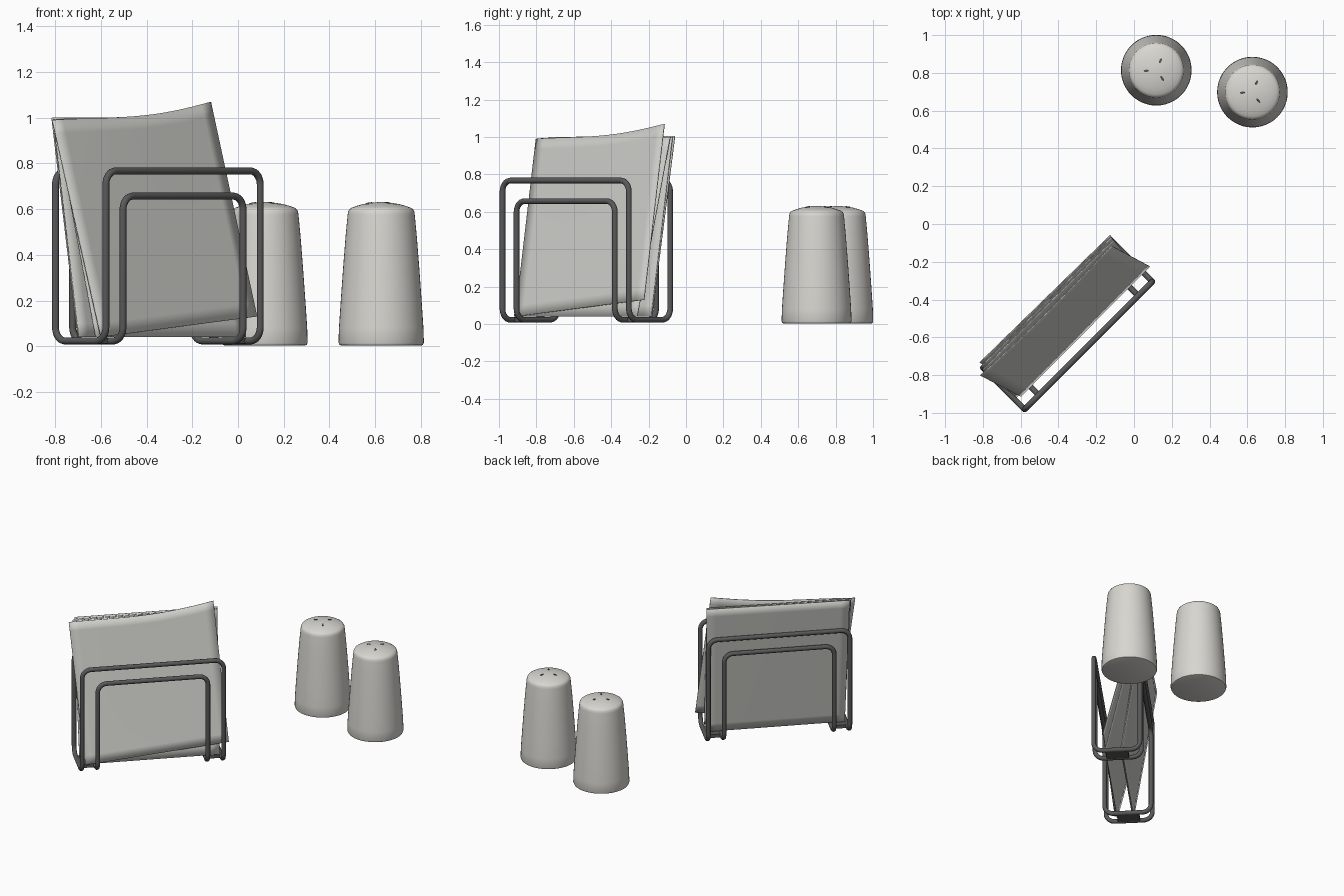
import bpy, bmesh, math
from mathutils import Vector, Matrix

if "Cube" in bpy.data.objects:
    bpy.data.objects.remove(bpy.data.objects["Cube"])


def mat(name, rgb):
    m = bpy.data.materials.new(name)
    m.diffuse_color = (*rgb, 1)
    m.use_nodes = True
    m.node_tree.nodes["Principled BSDF"].inputs["Base Color"].default_value = m.diffuse_color
    return m


METAL = mat("dark_metal", (0.10, 0.10, 0.10))
PAPER = mat("paper", (0.62, 0.62, 0.59))
CERAMIC = mat("ceramic", (0.69, 0.675, 0.635))
HOLE = mat("hole_dark", (0.08, 0.08, 0.08))

# Holder frame: u along its length, v through its depth, turned 45 degrees
HOLDER = Matrix.Translation((-0.351, -0.533, 0)) @ Matrix.Rotation(math.radians(45), 4, 'Z')


def mesh_object(name, bm, material, matrix=None):
    me = bpy.data.meshes.new(name)
    bm.to_mesh(me)
    bm.free()
    me.materials.append(material)
    ob = bpy.data.objects.new(name, me)
    bpy.context.collection.objects.link(ob)
    if matrix is not None:
        ob.matrix_world = matrix
    return ob


def smooth(ob, angle=40):
    bpy.ops.object.select_all(action='DESELECT')
    ob.select_set(True)
    bpy.context.view_layer.objects.active = ob
    bpy.ops.object.shade_smooth_by_angle(angle=math.radians(angle))


def wire_loop(name, a, b, z0, z1, r_top, r_low, thick=0.0155):
    """Closed wire: two upright arches joined by runs along the bottom."""
    corners = [(-a, -b, z0), (-a, -b, z1), (a, -b, z1), (a, -b, z0),
               (a, b, z0), (a, b, z1), (-a, b, z1), (-a, b, z0)]
    corners = [Vector(c) for c in corners]
    pts = []
    for i, c in enumerate(corners):
        d0 = (corners[i - 1] - c).normalized()
        d1 = (corners[(i + 1) % 8] - c).normalized()
        r = r_top if c.z == z1 else r_low
        centre = c + (d0 + d1) * r
        for k in range(9):
            t = k / 8 * math.pi / 2
            pts.append(centre - d1 * r * math.cos(t) - d0 * r * math.sin(t))
    cu = bpy.data.curves.new(name, 'CURVE')
    cu.dimensions = '3D'
    cu.bevel_depth = thick
    cu.bevel_resolution = 4
    sp = cu.splines.new('POLY')
    sp.points.add(len(pts) - 1)
    for p, co in zip(sp.points, pts):
        p.co = (*co, 1)
    sp.use_cyclic_u = True
    cu.materials.append(METAL)
    ob = bpy.data.objects.new(name, cu)
    bpy.context.collection.objects.link(ob)
    ob.matrix_world = HOLDER
    bpy.ops.object.select_all(action='DESELECT')
    ob.select_set(True)
    bpy.context.view_layer.objects.active = ob
    bpy.ops.object.convert(target='MESH')
    smooth(bpy.context.view_layer.objects.active)


def napkin(name, bl, br, tr, tl, sag=0.0, belly=0.0, n=16):
    """Thin sheet spanned between four corners given as (u, v, z)."""
    bl, br, tr, tl = map(Vector, (bl, br, tr, tl))
    bm = bmesh.new()
    rows = []
    for j in range(n + 1):
        t = j / n
        row = []
        for i in range(n + 1):
            s = i / n
            p = bl.lerp(br, s).lerp(tl.lerp(tr, s), t)
            p.z -= sag * math.sin(math.pi * s ** 1.3) * t ** 2
            p.y -= belly * math.sin(math.pi * s) * t ** 2
            row.append(bm.verts.new(p))
        rows.append(row)
    for j in range(n):
        for i in range(n):
            bm.faces.new((rows[j][i], rows[j][i + 1], rows[j + 1][i + 1], rows[j + 1][i]))
    ob = mesh_object(name, bm, PAPER, HOLDER)
    so = ob.modifiers.new("thickness", 'SOLIDIFY')
    so.thickness = 0.005
    so.offset = 0
    smooth(ob)


# Holder wires and the plates joining them underneath
wire_loop("outer_wire", 0.478, 0.156, 0.023, 0.767, 0.11, 0.06)
wire_loop("inner_wire", 0.372, 0.156, 0.023, 0.657, 0.085, 0.06)
for side in (-1, 1):
    bm = bmesh.new()
    bmesh.ops.create_cube(bm, size=1, matrix=Matrix.Translation((side * 0.425, 0, 0.023))
                          @ Matrix.Diagonal((0.106, 0.15, 0.024, 1)))
    mesh_object("left_plate" if side < 0 else "right_plate", bm, METAL, HOLDER)

# Napkins leaning back, the front one slightly turned
napkin("front_napkin", (-0.445, -0.092, 0.04), (0.525, -0.088, 0.13),
       (0.459, 0.132, 1.07), (-0.517, 0.137, 0.99), sag=0.025, belly=0.012)
napkin("middle_napkin", (-0.465, -0.08, 0.04), (0.465, -0.08, 0.04),
       (0.488, 0.146, 1.0), (-0.488, 0.15, 0.995), belly=-0.003)
napkin("back_napkin_inner", (-0.465, 0.025, 0.04), (0.465, 0.025, 0.04),
       (0.49, 0.162, 1.0), (-0.48, 0.168, 0.995))
napkin("back_napkin_outer", (-0.465, 0.031, 0.04), (0.465, 0.031, 0.04),
       (0.495, 0.175, 1.005), (-0.47, 0.187, 1.0))

# Shakers: turned body with three oval pouring holes
PROFILE = [(0, 0.003), (0.176, 0.003), (0.183, 0.006), (0.187, 0.016), (0.185, 0.08),
           (0.177, 0.2), (0.167, 0.34), (0.156, 0.48), (0.147, 0.575), (0.145, 0.59),
           (0.139, 0.6), (0.128, 0.607), (0.105, 0.615), (0.08, 0.622), (0.05, 0.627),
           (0.025, 0.63), (0, 0.631)]
HOLES = [(0.022, 0.05), (-0.053, -0.003), (0.032, -0.045)]


def shaker(name, x, y, seg=48):
    bm = bmesh.new()
    vs = [bm.verts.new((r, 0, z)) for r, z in PROFILE]
    es = [bm.edges.new(p) for p in zip(vs, vs[1:])]
    bmesh.ops.spin(bm, geom=vs + es, cent=(0, 0, 0), axis=(0, 0, 1),
                   angle=2 * math.pi, steps=seg)
    bmesh.ops.remove_doubles(bm, verts=bm.verts, dist=1e-4)
    bmesh.ops.recalc_face_normals(bm, faces=bm.faces)
    smooth(mesh_object(name + "_body", bm, CERAMIC, Matrix.Translation((x, y, 0))))
    bm = bmesh.new()
    for hx, hy in HOLES:
        m = (Matrix.Translation((hx, hy, 0.6265))
             @ Matrix.Rotation(math.atan2(hy, hx), 4, 'Z')
             @ Matrix.Rotation(math.radians(9), 4, 'Y')
             @ Matrix.Diagonal((0.014, 0.006, 0.005, 1)))
        bmesh.ops.create_cone(bm, cap_ends=True, segments=12, radius1=1, radius2=1,
                              depth=1, matrix=m)
    mesh_object(name + "_holes", bm, HOLE, Matrix.Translation((x, y, 0)))


shaker("left_shaker", 0.118, 0.814)
shaker("right_shaker", 0.627, 0.698)
